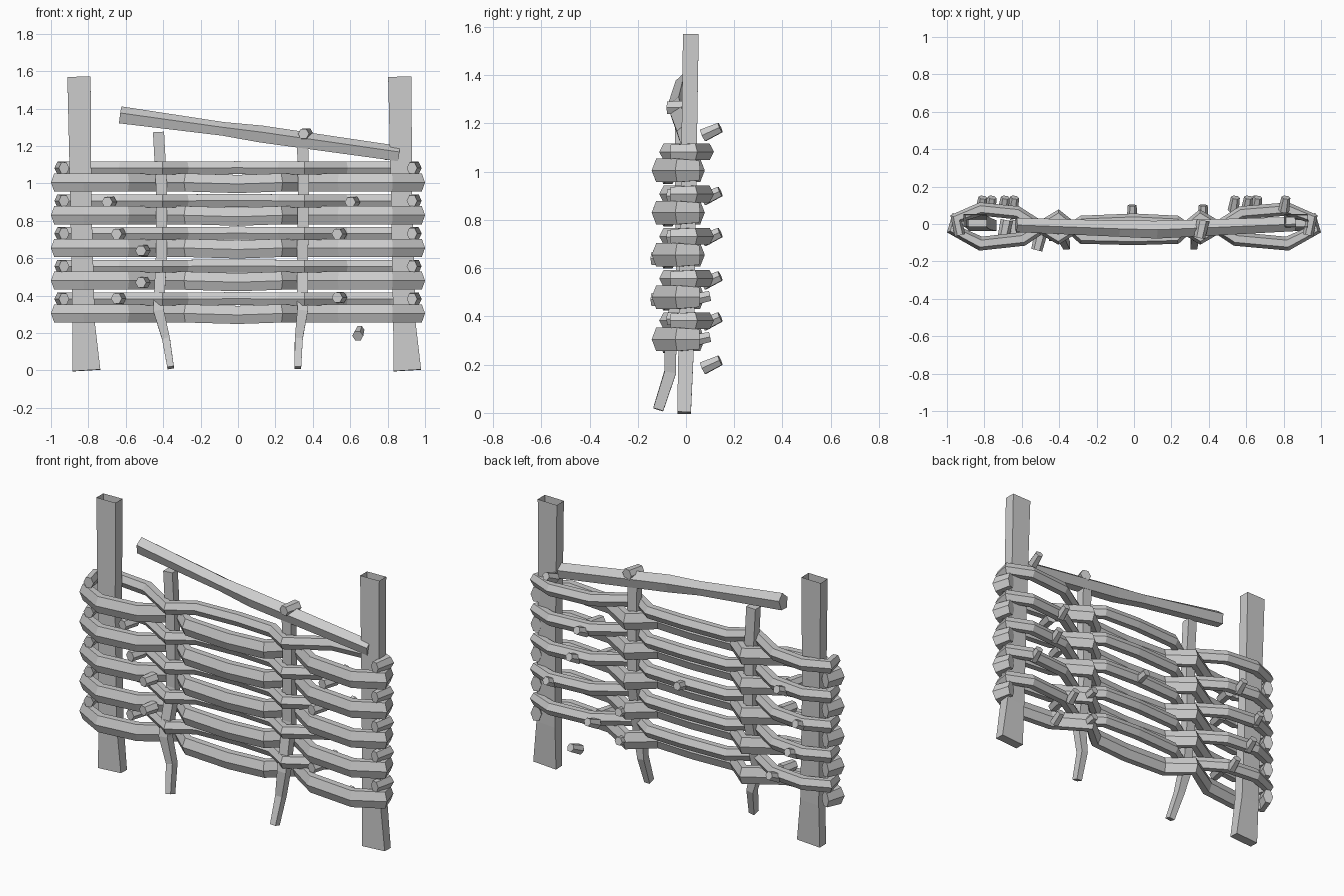
import bpy, bmesh, math
from mathutils import Vector

old = bpy.data.objects.get("Cube")
if old:
    bpy.data.objects.remove(old, do_unlink=True)

wood = bpy.data.materials.new("pale grey wood")
wood.use_nodes = True
grey = (0.6, 0.6, 0.6, 1)
wood.diffuse_color = grey
wood.node_tree.nodes["Principled BSDF"].inputs["Base Color"].default_value = grey


def sweep(name, path, sizes, sides=6, turn=0.0, open_end=False):
    """Sweep a polygon along a path; sizes gives (across, upright) half sizes per point."""
    pts = [Vector(p) for p in path]
    bm = bmesh.new()
    rings = []
    for i, p in enumerate(pts):
        ahead = pts[min(i + 1, len(pts) - 1)]
        behind = pts[max(i - 1, 0)]
        # average of the unit directions gives an even mitre at each bend
        tangent = ((ahead - p).normalized() + (p - behind).normalized()).normalized()
        steep = abs(tangent.z) > 0.8
        ref = Vector((0, 1, 0)) if steep else Vector((0, 0, 1))
        across = tangent.cross(ref).normalized()
        upright = across.cross(tangent)
        w, h = sizes[min(i, len(sizes) - 1)]
        ring = []
        for k in range(sides):
            a = turn + math.tau * k / sides
            ring.append(bm.verts.new(p + across * math.cos(a) * w + upright * math.sin(a) * h))
        rings.append(ring)
    for a, b in zip(rings, rings[1:]):
        for k in range(sides):
            n = (k + 1) % sides
            bm.faces.new((a[k], a[n], b[n], b[k]))
    bm.faces.new(rings[0][::-1])
    if not open_end:
        bm.faces.new(rings[-1])
    bmesh.ops.recalc_face_normals(bm, faces=bm.faces)
    mesh = bpy.data.meshes.new(name)
    bm.to_mesh(mesh)
    bm.free()
    mesh.materials.append(wood)
    obj = bpy.data.objects.new(name, mesh)
    bpy.context.collection.objects.link(obj)
    return obj


QUARTER = math.pi / 4

# Two flat posts, splayed at the foot and open at the top
for side, x in (("right", -0.85), ("left", 0.865)):
    sweep(side + "_post",
          [(x + 0.04, -0.008, 0), (x + 0.025, 0, 0.25), (x + 0.01, 0.01, 0.9), (x, 0.02, 1.57)],
          [(0.105, 0.04), (0.085, 0.045), (0.08, 0.045), (0.088, 0.046)],
          sides=4, turn=QUARTER, open_end=True)

# Two thin stakes that bend forward below the weave
sweep("right_stake",
      [(-0.36, -0.115, 0.015), (-0.385, -0.065, 0.17), (-0.425, -0.065, 0.32),
       (-0.41, -0.015, 0.6), (-0.41, -0.02, 1.0), (-0.425, -0.02, 1.275)],
      [(0.025, 0.03), (0.03, 0.034), (0.04, 0.036), (0.042, 0.036)], sides=4, turn=QUARTER)
sweep("left_stake",
      [(0.32, -0.115, 0.015), (0.325, -0.065, 0.17), (0.345, -0.065, 0.32),
       (0.345, -0.015, 0.6), (0.35, -0.02, 1.0), (0.345, -0.02, 1.22)],
      [(0.025, 0.03), (0.03, 0.034), (0.04, 0.036), (0.042, 0.036)], sides=4, turn=QUARTER)

# Woven rails: the front one dips behind the stakes, the back one passes in front
front_half = [(0.94, 0.05), (0.965, -0.03), (0.82, -0.105), (0.57, -0.08), (0.38, 0.04), (0.25, -0.07)]
back_half = [(0.93, -0.06), (0.95, 0.03), (0.82, 0.08), (0.6, 0.06), (0.38, -0.075), (0.25, 0.01)]


def rail(name, half, mid_y, z, droop, size):
    # stakes sit slightly right of centre, so the inner bends shift with them
    def shift(x):
        return x - 0.025 if abs(x) < 0.7 else x
    path = [(shift(-x), y, z) for x, y in half]
    path.append((0, mid_y, z - droop))
    path += [(shift(x), y, z) for x, y in reversed(half)]
    w, h = size
    sizes = [(w, h)] * len(path)
    sizes[0] = sizes[-1] = (w * 0.8, h * 0.85)
    sweep(name, path, sizes)


for row in range(5):
    z = 0.305 + row * 0.175
    rail(f"front_rail_{row + 1}", front_half, -0.075, z, 0.008, (0.038, 0.056))
    rail(f"back_rail_{row + 1}", back_half, 0.02, z + 0.077, -0.002, (0.036, 0.04))

# Loose pole leaning across the top
sweep("top_pole",
      [(-0.63, -0.005, 1.362), (-0.08, -0.025, 1.288), (0.12, -0.03, 1.26), (0.86, 0.0, 1.155)],
      [(0.04, 0.05), (0.045, 0.04), (0.05, 0.05), (0.04, 0.045)], sides=5, turn=0.3)

# Cut twig stubs: x, z, start y, end y
back_stubs = [(-0.7, 0.9), (0.6, 0.9), (-0.77, 0.55), (0.65, 0.73), (-0.65, 0.38),
              (0.53, 0.38), (0.8, 0.55), (0.64, 0.2), (0.8, 1.165), (-0.82, 0.73)]
front_stubs = [(-0.52, 0.64), (-0.52, 0.47), (-0.65, 0.73), (0.53, 0.73), (-0.65, 0.385), (0.53, 0.39),
               (-0.7, 0.9), (0.6, 0.9), (0.35, 1.265)]
for i, (x, z) in enumerate(back_stubs):
    sweep(f"back_stub_{i + 1}", [(x, 0.07, z - 0.015), (x + 0.012, 0.142, z + 0.018)],
          [(0.03, 0.03), (0.024, 0.024)])
for i, (x, z) in enumerate(front_stubs):
    low = x == -0.52
    tip = -0.14 if low else -0.075
    sweep(f"front_stub_{i + 1}", [(x + 0.02, 0.02 if not low else -0.06, z), (x, tip, z)],
          [(0.034, 0.034), (0.03, 0.03)])

# Short stubs on the middle of the weave
for i, (x, z) in enumerate([(-0.01, 0.725), (0.37, 0.47), (0.37, 0.3)]):
    sweep(f"middle_stub_{i + 1}", [(x, 0.03, z), (x, 0.1, z + 0.015)], [(0.028, 0.028), (0.024, 0.024)])
